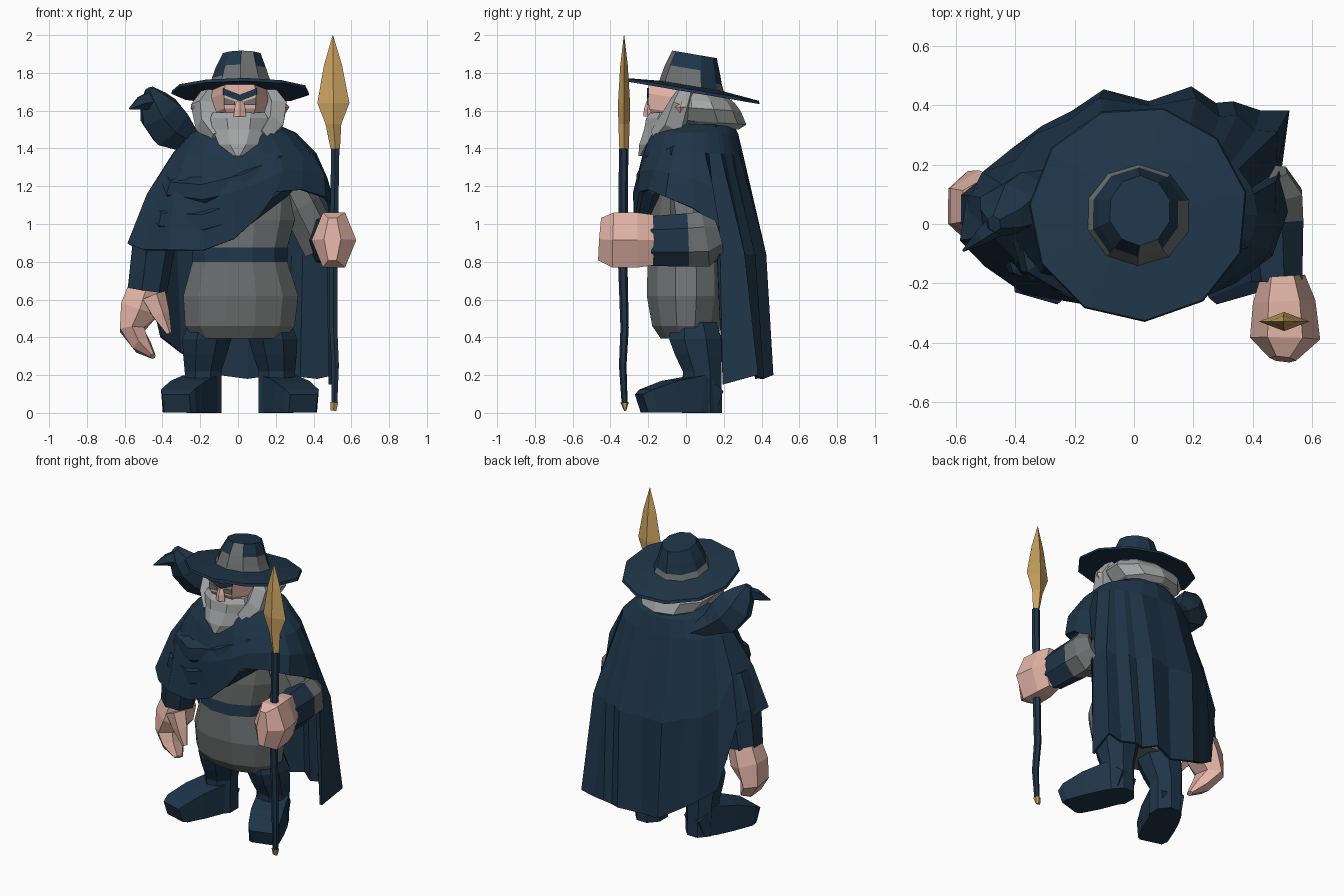
import bpy, math
from mathutils import Vector

if "Cube" in bpy.data.objects:
    bpy.data.objects.remove(bpy.data.objects["Cube"])


def material(name, rgb):
    m = bpy.data.materials.new(name)
    m.use_nodes = True
    m.diffuse_color = (*rgb, 1)
    m.node_tree.nodes["Principled BSDF"].inputs["Base Color"].default_value = (*rgb, 1)
    return m


NAVY, GREY, HAIR, SKIN, GOLD = MATS = [
    material("navy cloth", (0.0135, 0.036, 0.066)),
    material("grey cloth", (0.155, 0.165, 0.165)),
    material("grey hair", (0.37, 0.385, 0.385)),
    material("skin", (0.77, 0.46, 0.385)),
    material("brass", (0.60, 0.37, 0.12)),
]


def build(name, verts, faces, mat, rule=None):
    """Make an object; rule(face centre) may pick another material."""
    me = bpy.data.meshes.new(name)
    me.from_pydata([tuple(v) for v in verts], [], faces)
    mats = [mat] if rule is None else MATS
    for m in mats:
        me.materials.append(m)
    if rule:
        for p in me.polygons:
            p.material_index = MATS.index(rule(p.center))
    ob = bpy.data.objects.new(name, me)
    bpy.context.collection.objects.link(ob)
    return ob


def loft(name, rings, mat, rule=None, caps=True):
    n = len(rings[0])
    verts = [v for r in rings for v in r]
    faces = [(i * n + j, i * n + (j + 1) % n, (i + 1) * n + (j + 1) % n, (i + 1) * n + j)
             for i in range(len(rings) - 1) for j in range(n)]
    if caps:
        faces += [tuple(reversed(range(n))), tuple(range(len(verts) - n, len(verts)))]
    return build(name, verts, faces, mat, rule)


def ring(x, y, z, rx, ry, n=8, slope=0.0, phase=0.0):
    """Horizontal ring, tilted front to back by slope."""
    pts = []
    for k in range(n):
        a = 2 * math.pi * k / n + phase
        dy = ry * math.sin(a)
        pts.append(Vector((x + rx * math.cos(a), y + dy, z + slope * dy)))
    return pts


def stack(name, rows, mat, n=8, rule=None, slope=0.0, phase=0.0):
    return loft(name, [ring(*r, n, slope, phase) for r in rows], mat, rule)


def tube(name, path, mat, n=6, ref=(0, 1, 0), rule=None, phase=.5):
    """Loft along a path of (x, y, z, width, depth); depth lies towards ref."""
    p = [Vector(q[:3]) for q in path]
    rings = []
    for i, q in enumerate(path):
        t = (p[min(i + 1, len(p) - 1)] - p[max(i - 1, 0)]).normalized()
        u = Vector(ref).cross(t).normalized()
        v = t.cross(u)
        rings.append([p[i] + u * q[3] * math.cos(a) + v * q[4] * math.sin(a)
                      for a in (2 * math.pi * (k + phase) / n for k in range(n))])
    return loft(name, rings, mat, rule)


# Hat: tilted brim and banded crown
TILT = -0.17
stack("hat_brim", [(.015, .035, 1.70, .14, .14), (.015, .035, 1.695, .37, .365),
                   (.015, .035, 1.712, .365, .36), (.015, .035, 1.73, .17, .165)],
      NAVY, 11, slope=TILT, phase=.2)


def crown_colour(c):
    h = c.z - 1.71 - TILT * (c.y - .03)
    band = h < .06 and not (c.x > .08 and c.y > .06)
    front = c.y < .06 and c.x > -.09 and (h < .13 or (h < .17 and abs(c.x - .04) < .05))
    return GREY if band or front else NAVY


stack("hat_crown", [(.015, .03, 1.715, .185, .175), (.015, .03, 1.765, .16, .16),
                    (.015, .035, 1.82, .14, .145), (.02, .045, 1.898, .105, .118)],
      NAVY, 10, crown_colour, TILT, .3)

# Head, hair and beard
stack("head", [(.01, -.03, 1.50, .09, .13), (.01, -.01, 1.58, .165, .215),
               (.01, -.01, 1.66, .17, .22), (.01, -.01, 1.715, .15, .218)], SKIN, 6, slope=TILT)
stack("hair", [(.005, .14, 1.51, .15, .14), (.005, .12, 1.54, .21, .20),
               (.005, .10, 1.61, .265, .19), (.005, .09, 1.65, .24, .17),
               (.005, .07, 1.69, .19, .14)], HAIR, 10, slope=TILT * .4, phase=.25)
stack("beard", [(0, -.235, 1.36, .025, .018), (0, -.185, 1.42, .11, .068),
                (.005, -.12, 1.50, .15, .11), (.005, -.105, 1.56, .165, .115),
                (.005, -.10, 1.59, .15, .095)], HAIR, 8, phase=.39)
stack("nose", [(.01, -.195, 1.57, .035, .03), (.01, -.195, 1.61, .03, .028),
               (.01, -.185, 1.68, .012, .012)], SKIN, 5, phase=-.31)
for s, side in ((1, "left"), (-1, "right")):
    x = lambda v: .01 + s * v
    # side whiskers, ears and painted brows
    tube(side + "_whisker", [(x(.11), -.15, 1.46, .05, .05), (x(.165), -.07, 1.53, .075, .08),
                             (x(.19), -.03, 1.63, .07, .065), (x(.16), 0, 1.70, .04, .05)], HAIR, 5)
    stack(side + "_ear", [(x(.225), -.03, 1.59, .02, .02), (x(.237), -.03, 1.62, .025, .03),
                          (x(.21), -.02, 1.655, .02, .025)], SKIN, 5)
    for nm, pts, m in (("_brow", [(.0, 1.65), (.09, 1.685), (.09, 1.72), (.0, 1.685)], NAVY),
                       ("_eye", [(.025, 1.63), (.085, 1.63), (.085, 1.67), (.025, 1.65)], GREY)):
        a = [Vector((x(px), -.206, pz)) for px, pz in pts]
        loft(side + nm, [a, [v + Vector((0, .009, 0)) for v in a]], m)

# Tunic with a belt band
stack("tunic", [(.01, .01, .395, .25, .15), (.01, 0, .46, .30, .185), (.015, 0, .62, .315, .215),
                (.01, 0, .80, .26, .21), (.01, 0, .875, .26, .20), (.01, 0, 1.02, .30, .20),
                (.02, .03, 1.25, .31, .2), (.02, .05, 1.44, .18, .15)], GREY, 12,
      lambda c: NAVY if .80 < c.z < .87 else GREY, phase=.26)

# Cloak: short draped front, long cape behind; hem points run right round
HEM = [(.49, .16, .98), (.48, .195, .15), (.51, .37, .20), (.42, .365, .18), (.33, .395, .19),
       (.27, .39, .18), (.19, .445, .20), (.05, .395, .18), (-.10, .435, .20), (-.20, .365, .26),
       (-.30, .315, .32), (-.40, .24, .40), (-.50, .16, .84), (-.55, .06, .88), (-.57, -.05, .89),
       (-.49, -.13, .86), (-.36, -.22, .86), (-.18, -.25, .86), (-.02, -.255, .92),
       (.11, -.25, 1.04), (.20, -.23, 1.17), (.33, -.185, 1.18), (.45, -.10, 1.14), (.50, .04, 1.08)]
rings = [[], [], [], [], []]
for i, h in enumerate(HEM):
    H = Vector(h)
    a = math.atan2(H.y - .05, H.x - .03)
    out = Vector((math.cos(a), math.sin(a), 0))
    S = Vector((.035 + .365 * out.x, .035 + .25 * out.y, 1.365))
    bulge = (.055 if S.z - H.z > .7 else .022) + .010 * (-1) ** i
    rings[0].append(Vector((.03 + .17 * out.x, .06 + .18 * out.y, 1.51)))
    rings[1].append(Vector((.03 + .265 * out.x, .04 + .22 * out.y, 1.47)))
    rings[2].append(S)
    rings[3].append(S.lerp(H, .45) + out * bulge)
    rings[4].append(H)
cloak = loft("cloak", rings, NAVY, caps=False)
sol = cloak.modifiers.new("thickness", "SOLIDIFY")
sol.thickness = .018

# Cowl round the neck and diagonal drapery folds
stack("cowl", [(.03, .035, 1.38, .265, .225), (.03, .035, 1.45, .26, .22), (.03, .045, 1.51, .21, .20),
               (.03, .06, 1.47, .15, .16)], NAVY, 11, slope=.08)
for k, dz in enumerate((0, -.16)):
    tube(f"drape_fold_{k + 1}", [(.36, -.06, 1.38 + dz * .35, .04, .03),
                                 (.22, -.175, 1.31 + dz * .6, .08, .05),
                                 (.03, -.22, 1.22 + dz * .9, .085, .05),
                                 (-.18, -.215, 1.17 + dz, .08, .05),
                                 (-.34 + dz * .3, -.13, 1.18 + dz, .07, .05),
                                 (-.38 + dz * .4, -.01, 1.23 + dz, .04, .04)], NAVY, 6, phase=0)

# Legs and boots, toes turned outward
for s, side in ((1, "left"), (-1, "right")):
    cx = .01
    stack(side + "_leg", [(cx + s * .19, .085, .0, .10, .115), (cx + s * .195, .085, .22, .105, .11),
                          (cx + s * .185, .065, .31, .125, .135), (cx + s * .175, .05, .39, .14, .15),
                          (cx + s * .16, .04, .48, .12, .13)], NAVY, 8, phase=.39)
    tube(side + "_boot", [(cx + s * .185, .16, .06, .10, .085), (cx + s * .21, .06, .10, .14, .141),
                          (cx + s * .27, -.08, .085, .145, .12), (cx + s * .325, -.20, .062, .135, .088),
                          (cx + s * .335, -.235, .05, .105, .07)], NAVY, 4, (0, 0, 1))

# Left arm: bent forward with a cuff and a fist
tube("left_upper_arm", [(.27, .02, 1.22, .10, .10), (.33, .03, 1.10, .11, .12),
                        (.40, .05, .96, .11, .12), (.44, .05, .86, .10, .10)], GREY, 7)
tube("left_forearm", [(.46, .17, .94, .06, .10), (.475, .10, .92, .10, .15), (.475, .01, .915, .105, .145),
                      (.485, -.19, .91, .09, .135)], NAVY, 7, (0, 0, 1),
     lambda c: GREY if c.y > .01 else NAVY)
tube("left_fist", [(.50, -.175, .915, .075, .155), (.505, -.26, .915, .105, .168),
                   (.508, -.385, .915, .118, .168), (.50, -.455, .92, .045, .13)], SKIN, 6, (0, 0, 1),
     phase=0)

# Right arm: hanging sleeve, mitten hand and thumb
tube("right_sleeve", [(-.38, .03, 1.12, .11, .12), (-.45, .04, .90, .12, .13),
                      (-.485, .05, .65, .11, .11)], NAVY, 7)
tube("right_hand", [(-.485, .06, .66, .11, .105), (-.52, .06, .55, .12, .12),
                    (-.56, .06, .44, .075, .12), (-.51, .03, .36, .055, .09),
                    (-.45, .0, .30, .015, .04)], SKIN, 6)
tube("right_thumb", [(-.45, -.02, .62, .07, .06), (-.41, -.03, .52, .05, .05),
                     (-.365, -.05, .42, .015, .02)], SKIN, 5)

# Spear: gently bowed shaft, brass butt and flat diamond-section head
tube("spear_shaft", [(.51, -.325, .05, .018, .016), (.515, -.335, .25, .022, .02),
                     (.505, -.325, .45, .024, .022), (.505, -.335, .80, .025, .025),
                     (.515, -.33, 1.40, .025, .025)], NAVY, 6)
tube("spear_butt", [(.505, -.322, .012, .018, .006), (.51, -.325, .055, .024, .022)], GOLD, 6)
stack("spear_head", [(.515, -.328, 1.40, .025, .025), (.505, -.328, 1.53, .042, .03),
                     (.505, -.328, 1.64, .085, .032), (.503, -.328, 1.84, .048, .02),
                     (.502, -.328, 2.0, .001, .001)], GOLD, 4)

# Raven on the right shoulder
tube("bird_body", [(-.15, .22, 1.38, .02, .03), (-.27, .13, 1.45, .08, .06), (-.355, .09, 1.51, .13, .09),
                   (-.415, .05, 1.59, .125, .09), (-.445, .02, 1.655, .085, .065),
                   (-.47, 0, 1.715, .025, .03)], NAVY, 6)
tube("bird_beak", [(-.44, .02, 1.66, .06, .05), (-.51, -.04, 1.645, .04, .03),
                   (-.575, -.09, 1.61, .004, .004)], NAVY, 5)
